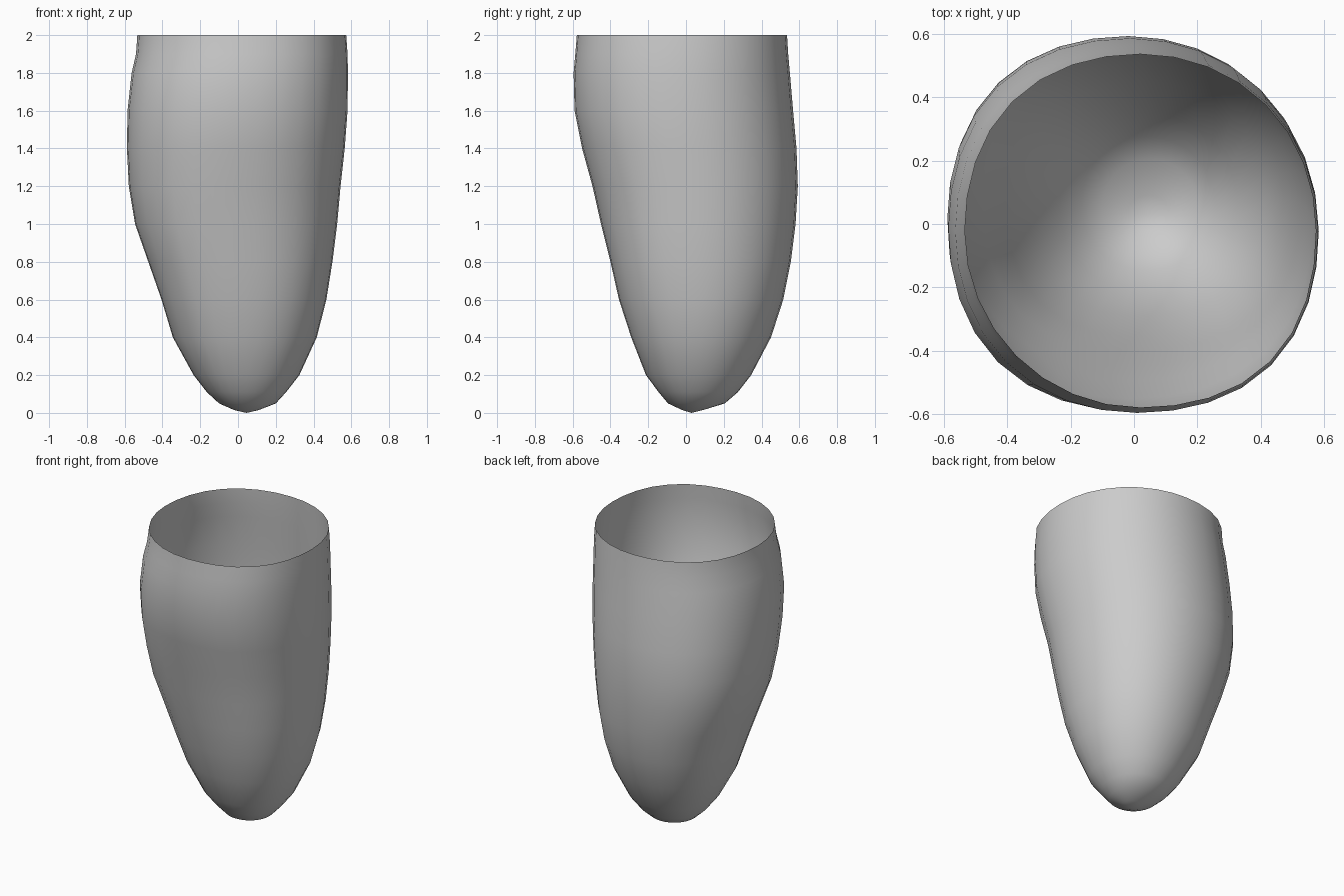
import bpy, bmesh, math

if "Cube" in bpy.data.objects:
    bpy.data.objects.remove(bpy.data.objects["Cube"])

# height, left x, right x, front y, back y
SECTIONS = [
    (0.015, -0.02, 0.11, -0.02, 0.09),
    (0.05, -0.10, 0.20, -0.095, 0.205),
    (0.11, -0.165, 0.255, -0.145, 0.275),
    (0.20, -0.235, 0.325, -0.212, 0.345),
    (0.40, -0.345, 0.417, -0.29, 0.45),
    (0.60, -0.405, 0.468, -0.355, 0.515),
    (0.80, -0.475, 0.50, -0.40, 0.555),
    (1.00, -0.545, 0.525, -0.45, 0.58),
    (1.20, -0.578, 0.543, -0.495, 0.592),
    (1.40, -0.588, 0.565, -0.55, 0.585),
    (1.60, -0.585, 0.58, -0.59, 0.567),
    (1.80, -0.563, 0.582, -0.595, 0.55),
    (1.90, -0.54, 0.58, -0.586, 0.541),
    (2.00, -0.533, 0.573, -0.578, 0.535),
]
SIDES = 32

# Open-topped, slightly lopsided shell lofted through the sections
bm = bmesh.new()
rings = []
for z, x0, x1, y0, y1 in SECTIONS:
    cx, cy, rx, ry = (x0 + x1) / 2, (y0 + y1) / 2, (x1 - x0) / 2, (y1 - y0) / 2
    grow = min(1, z / 0.8)
    bulge = (0.005 * grow, 0.018 * grow, 0.035 * math.sin(math.pi * z / 2), 0.025 * grow)
    ring = []
    for i in range(SIDES):
        a = 2 * math.pi * i / SIDES
        extra = bulge[i * 4 // SIDES] * math.sin(2 * a) ** 2
        ring.append(bm.verts.new((cx + (rx + extra) * math.cos(a),
                                  cy + (ry + extra) * math.sin(a), z)))
    rings.append(ring)
for low, high in zip(rings, rings[1:]):
    for i in range(SIDES):
        j = (i + 1) % SIDES
        bm.faces.new((low[i], low[j], high[j], high[i]))

# Rounded tip
tip = bm.verts.new((0.045, 0.03, 0))
for i in range(SIDES):
    bm.faces.new((tip, rings[0][(i + 1) % SIDES], rings[0][i]))
for f in bm.faces:
    f.smooth = True

mesh = bpy.data.meshes.new("tapered_shell")
bm.to_mesh(mesh)
bm.free()
shell = bpy.data.objects.new("tapered_shell", mesh)
bpy.context.collection.objects.link(shell)

grey = bpy.data.materials.new("light grey")
grey.diffuse_color = (0.6, 0.6, 0.6, 1)
grey.use_nodes = True
grey.node_tree.nodes["Principled BSDF"].inputs["Base Color"].default_value = grey.diffuse_color
mesh.materials.append(grey)
